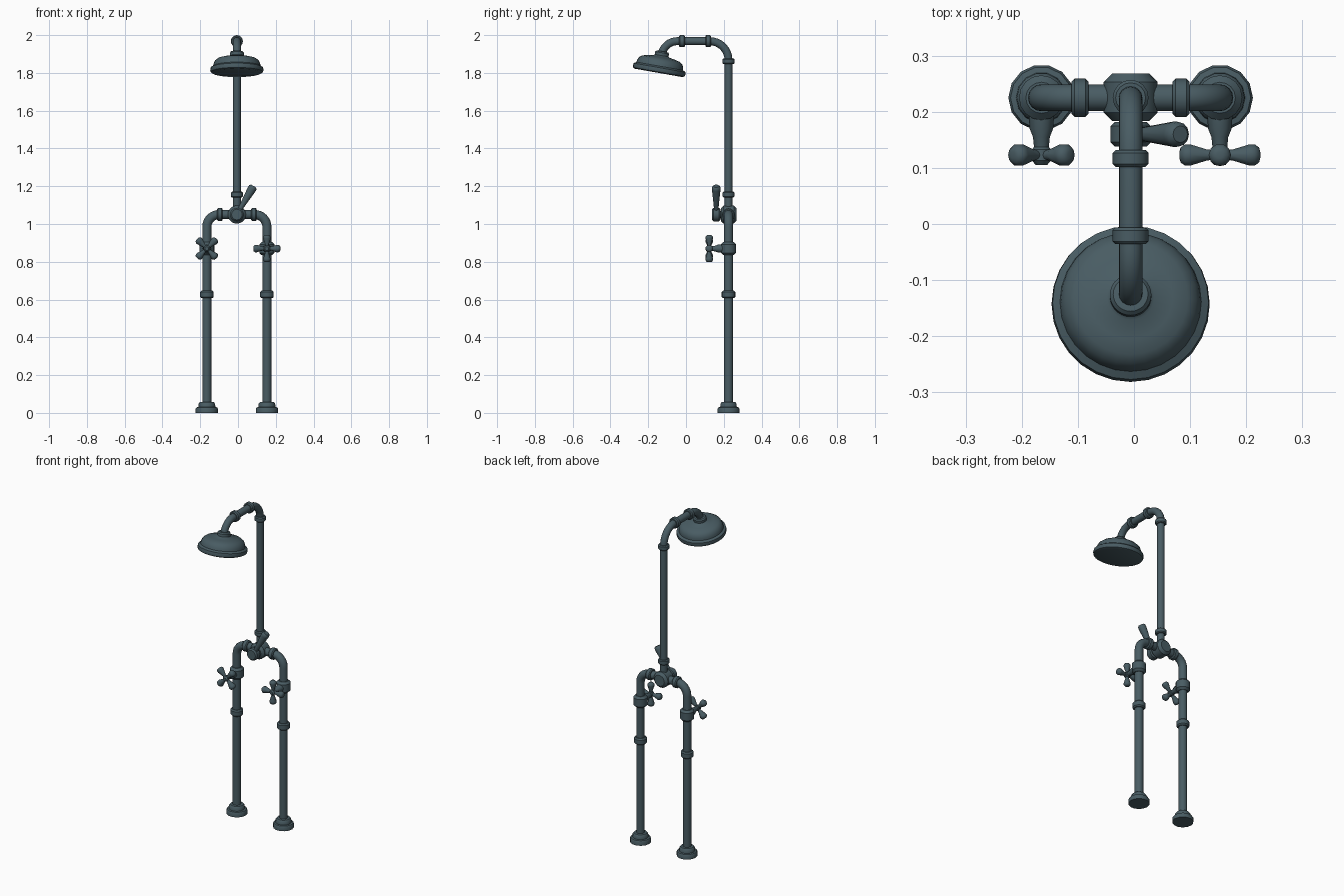
import bpy, bmesh, math
from mathutils import Vector, Matrix

if "Cube" in bpy.data.objects:
    bpy.data.objects.remove(bpy.data.objects["Cube"])

metal = bpy.data.materials.new("dark slate metal")
metal.diffuse_color = (0.066, 0.107, 0.125, 1)
metal.use_nodes = True
metal.node_tree.nodes["Principled BSDF"].inputs["Base Color"].default_value = metal.diffuse_color

CX, CY = -0.006, 0.225           # centre line of the pipework
LEGS = {"left": -0.165, "right": 0.153}
BAR_Z = 1.05


def finish(ob, angle=40):
    ob.data.materials.clear()
    ob.data.materials.append(metal)
    bpy.ops.object.select_all(action='DESELECT')
    ob.select_set(True)
    bpy.context.view_layer.objects.active = ob
    bpy.ops.object.shade_smooth_by_angle(angle=math.radians(angle))
    return ob


def lathe(name, profile, origin, axis=(0, 0, 1), n=16):
    """Closed solid turned from (radius, height) points about an axis."""
    bm = bmesh.new()
    rings = [[bm.verts.new((r * math.cos(2 * math.pi * i / n),
                            r * math.sin(2 * math.pi * i / n), h)) for i in range(n)]
             for r, h in profile]
    for a, b in zip(rings, rings[1:]):
        for i in range(n):
            j = (i + 1) % n
            bm.faces.new((a[i], a[j], b[j], b[i]))
    bm.faces.new(rings[0][::-1])
    bm.faces.new(rings[-1])
    q = Vector((0, 0, 1)).rotation_difference(Vector(axis).normalized())
    bm.transform(Matrix.Translation(origin) @ q.to_matrix().to_4x4())
    me = bpy.data.meshes.new(name)
    bm.to_mesh(me)
    bm.free()
    ob = bpy.data.objects.new(name, me)
    bpy.context.collection.objects.link(ob)
    return finish(ob)


def collar(name, pos, axis, r, half, n=16):
    b = min(r, half) * 0.35
    return lathe(name, [(r - b, -half), (r, -half + b), (r, half - b), (r - b, half)], pos, axis, n)


def arc(centre, u, v, r, a0, a1, steps=8):
    """Points round a centre in the plane of u and v."""
    c, u, v = Vector(centre), Vector(u), Vector(v)
    return [c + r * (math.cos(t) * u + math.sin(t) * v)
            for t in (math.radians(a0 + (a1 - a0) * i / steps) for i in range(steps + 1))]


def pipe(name, points, r):
    cu = bpy.data.curves.new(name, 'CURVE')
    cu.dimensions = '3D'
    cu.bevel_depth, cu.bevel_resolution, cu.use_fill_caps = r, 6, True
    sp = cu.splines.new('POLY')
    sp.points.add(len(points) - 1)
    for p, co in zip(sp.points, points):
        p.co = (*co, 1)
    ob = bpy.data.objects.new(name, cu)
    bpy.context.collection.objects.link(ob)
    bpy.ops.object.select_all(action='DESELECT')
    ob.select_set(True)
    bpy.context.view_layer.objects.active = ob
    bpy.ops.object.convert(target='MESH')
    return finish(bpy.context.view_layer.objects.active)


X, Y, Z = Vector((1, 0, 0)), Vector((0, 1, 0)), Vector((0, 0, 1))

# Two legs joined by the bridge pipe
R = 0.065
lx, rx = LEGS["left"], LEGS["right"]
pipe("leg_bridge_pipe",
     [Vector((lx, CY, 0.01))]
     + arc((lx + R, CY, BAR_Z - R), X, Z, R, 180, 90)
     + arc((rx - R, CY, BAR_Z - R), X, Z, R, 90, 0)
     + [Vector((rx, CY, 0.01))], 0.024)

# Feet, leg collars, valves and cross handles
for side, x in LEGS.items():
    lathe(side + "_foot", [(0.059, 0), (0.059, 0.022), (0.055, 0.029), (0.045, 0.031),
                           (0.044, 0.048), (0.037, 0.057), (0.022, 0.059)], (x, CY, 0), n=14)
    collar(side + "_leg_collar", (x, CY, 0.627), Z, 0.036, 0.02)
    collar(side + "_valve_body", (x, CY, 0.87), Z, 0.04, 0.035)
    lathe(side + "_valve_stem", [(0.024, 0), (0.021, 0.045), (0.015, 0.06), (0.010, 0.11)],
          (x, CY - 0.01, 0.87), -Y, 12)
    hub = Vector((x, 0.123, 0.87))
    lathe(side + "_handle_hub", [(0.010, -0.018), (0.017, -0.01), (0.017, 0.01), (0.010, 0.018)],
          hub, -Y, 12)
    turn = 45 if side == "left" else 0
    for k in range(4):
        a = math.radians(turn + 90 * k)
        lathe(f"{side}_handle_arm_{k + 1}",
              [(0.009, 0), (0.010, 0.022), (0.020, 0.053), (0.020, 0.062), (0.014, 0.070),
               (0.006, 0.072)], hub, (math.cos(a), 0, math.sin(a)), 10)

# Bridge collars and the diverter body
for name, x in (("left", -0.096), ("right", 0.084)):
    collar(name + "_bridge_collar", (x, CY, BAR_Z), X, 0.034, 0.015)
collar("diverter_body", (CX, CY + 0.001, BAR_Z), Y, 0.048, 0.042, 20)

# Diverter lever
collar("lever_hub", (CX, 0.16, BAR_Z), Y, 0.036, 0.022)
lathe("lever_spindle", [(0.02, 0), (0.02, 0.06)], (CX, 0.2, BAR_Z), -Y, 12)
lathe("lever_arm", [(0.013, 0), (0.013, 0.05), (0.023, 0.155), (0.022, 0.168), (0.015, 0.175)],
      (CX, 0.16, BAR_Z), (0.085, 0, 0.145), 12)

# Riser with overhead arm
A, B, TOP = 0.1, 0.085, 1.968
pipe("riser_pipe",
     [Vector((CX, CY, BAR_Z))]
     + arc((CX, CY - A, TOP - A), Y, Z, A, 0, 90)
     + arc((CX, -0.045, TOP - B), Y, Z, B, 90, 170)
     + [Vector((CX, -0.134, 1.87))], 0.021)
for name, pos, axis in (("lower_riser_collar", (CX, CY, 1.156), Z),
                        ("upper_riser_collar", (CX, CY, 1.862), Z),
                        ("back_arm_collar", (CX, 0.117, TOP), Y),
                        ("front_arm_collar", (CX, -0.021, TOP), Y)):
    collar(name, pos, axis, 0.032, 0.015)

# Tilted shower head with neck ring
tilt = math.radians(10)
lathe("shower_head",
      [(0.128, 0), (0.138, 0.005), (0.141, 0.014), (0.139, 0.028), (0.126, 0.036), (0.124, 0.048),
       (0.117, 0.064), (0.102, 0.076), (0.075, 0.083), (0.042, 0.089), (0.037, 0.093),
       (0.037, 0.108), (0.031, 0.115), (0.02, 0.116)],
      (CX, -0.145, 1.80), (0, math.sin(tilt), math.cos(tilt)), 28)
